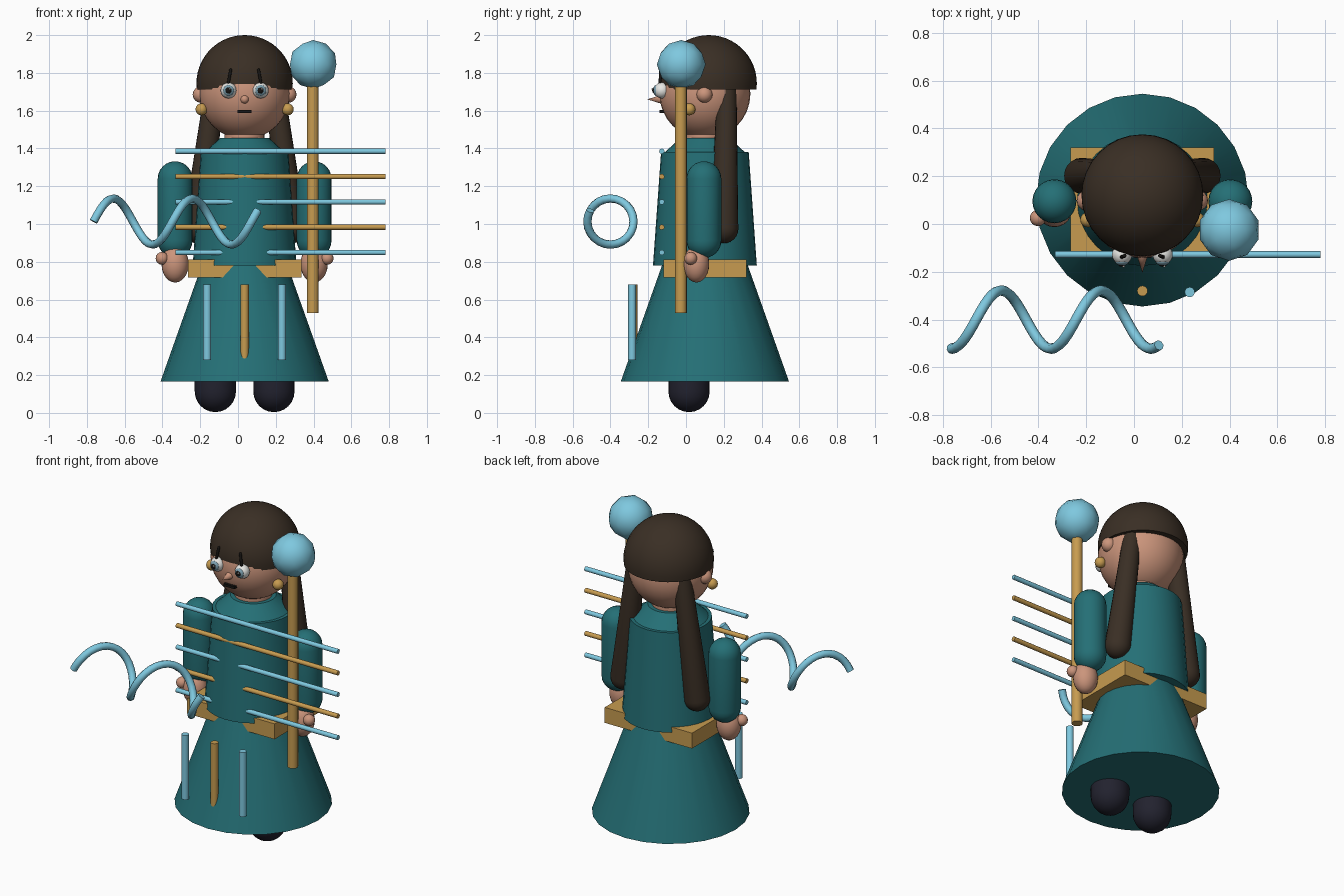
import bpy, bmesh, math
from mathutils import Vector, Matrix

if "Cube" in bpy.data.objects:
    bpy.data.objects.remove(bpy.data.objects["Cube"])

CX, CY = 0.035, 0.10  # body axis


def material(name, rgb):
    m = bpy.data.materials.new(name)
    m.diffuse_color = (*rgb, 1)
    m.use_nodes = True
    m.node_tree.nodes["Principled BSDF"].inputs["Base Color"].default_value = m.diffuse_color
    return m


TEAL = material("teal cloth", (0.018, 0.16, 0.18))
BLUE = material("light blue", (0.21, 0.58, 0.74))
GOLD = material("gold", (0.57, 0.33, 0.08))
SKIN = material("skin", (0.60, 0.30, 0.20))
HAIR = material("dark brown hair", (0.042, 0.028, 0.018))
SHOE = material("dark navy", (0.016, 0.016, 0.028))
WHITE = material("eye white", (0.85, 0.85, 0.82))
IRIS = material("grey blue", (0.20, 0.35, 0.43))
BLACK = material("black", (0.008, 0.007, 0.006))


def finish(bm, name, mat, smooth=True, angle=40):
    me = bpy.data.meshes.new(name)
    bmesh.ops.recalc_face_normals(bm, faces=bm.faces)
    bm.to_mesh(me)
    bm.free()
    me.materials.append(mat)
    ob = bpy.data.objects.new(name, me)
    bpy.context.collection.objects.link(ob)
    if smooth:
        bpy.ops.object.select_all(action='DESELECT')
        ob.select_set(True)
        bpy.context.view_layer.objects.active = ob
        bpy.ops.object.shade_smooth_by_angle(angle=math.radians(angle))
    return ob


def ball(name, loc, radius, mat, seg=24):
    """Sphere, or ellipsoid when radius is a triple."""
    r = radius if isinstance(radius, tuple) else (radius,) * 3
    bm = bmesh.new()
    bmesh.ops.create_uvsphere(bm, u_segments=seg, v_segments=seg // 2, radius=1,
                              matrix=Matrix.Translation(loc) @ Matrix.Diagonal((*r, 1)))
    return finish(bm, name, mat)


def lathe(name, start, end, profile, mat, seg=24):
    """Revolve (radius, distance) pairs around the line from start to end."""
    a, d = Vector(start), Vector(end) - Vector(start)
    rot = Vector((0, 0, 1)).rotation_difference(d.normalized()).to_matrix()
    bm = bmesh.new()
    rings = []
    for r, h in profile:
        if r < 1e-5:
            rings.append([bm.verts.new(a + rot @ Vector((0, 0, h)))])
            continue
        rings.append([bm.verts.new(a + rot @ Vector((r * math.sin(t), r * math.cos(t), h)))
                      for t in (2 * math.pi * i / seg for i in range(seg))])
    for lo, hi in zip(rings, rings[1:]):
        for i in range(seg):
            j = (i + 1) % seg
            f = [lo[i % len(lo)], lo[j % len(lo)], hi[j % len(hi)], hi[i % len(hi)]]
            bm.faces.new(list(dict.fromkeys(f)))
    for ring in (rings[0], rings[-1]):
        if len(ring) > 1:
            bm.faces.new(ring)
    return finish(bm, name, mat)


def rod(name, start, end, r, mat, r2=None, seg=16):
    length = (Vector(end) - Vector(start)).length
    return lathe(name, start, end, [(r, 0), (r if r2 is None else r2, length)], mat, seg)


def capsule(name, start, end, r1, r2, mat, seg=20):
    """Rounded bar whose ball centres are start and end."""
    length = (Vector(end) - Vector(start)).length
    q = [math.pi / 2 * i / 6 for i in range(7)]
    prof = [(r1 * math.sin(t), -r1 * math.cos(t)) for t in q]
    prof += [(r2 * math.cos(t), length + r2 * math.sin(t)) for t in q]
    return lathe(name, start, end, prof, mat, seg)


def box(name, loc, size, mat):
    bm = bmesh.new()
    bmesh.ops.create_cube(bm, size=1, matrix=Matrix.Translation(loc) @ Matrix.Diagonal((*size, 1)))
    return finish(bm, name, mat, False)


# Dress
lathe("skirt", (CX, CY, 0), (CX, CY, 1), [(0.445, 0.167), (0.215, 0.815)], TEAL)
lathe("tunic", (CX, CY, 0), (CX, CY, 1),
      [(0.275, 0.78), (0.232, 1.38), (0.212, 1.38), (0.13, 1.455)], TEAL, 32)
box("belt", (CX, CY, 0.765), (0.60, 0.44, 0.096), GOLD)

# Head and face
rod("neck", (CX, CY, 1.42), (CX, CY, 1.52), 0.106, SKIN, seg=24)
ball("head", (CX, CY, 1.69), 0.241, SKIN, 32)
lathe("nose", (CX, -0.125, 1.66), (CX, -0.205, 1.66), [(0.025, 0), (0, 0.08)], SKIN, 16)
box("mouth", (CX, -0.127, 1.595), (0.075, 0.025, 0.016), BLACK)

# Hair cap: sphere cut off flat at the fringe line
R, CZ, CUT = 0.255, 1.745, 1.712
t0 = math.asin((CUT - CZ) / R)
arc = [t0 + (math.pi / 2 - t0) * i / 14 for i in range(15)]
lathe("hair_cap", (CX, 0.12, CZ), (CX, 0.12, CZ + 1),
      [(R * math.cos(t) if i < 14 else 0, R * math.sin(t)) for i, t in enumerate(arc)], HAIR, 32)

# Paired parts
for s, side in ((-1, "left"), (1, "right")):
    def at(x, y, z):
        return (CX + s * x, y, z)
    ball(side + "_ear", at(0.232, 0.098, 1.685), 0.043, SKIN, 16)
    ball(side + "_earring", at(0.228, 0.018, 1.607), 0.032, GOLD, 16)
    ball(side + "_eye", at(0.085, -0.128, 1.707), 0.042, WHITE)
    ball(side + "_iris", at(0.085, -0.158, 1.707), (0.029, 0.016, 0.029), IRIS, 16)
    ball(side + "_pupil", at(0.085, -0.168, 1.707), (0.017, 0.011, 0.017), BLACK, 16)
    ball(side + "_glint", (CX + s * 0.085 + 0.007, -0.177, 1.715), 0.005, WHITE, 8)
    capsule(side + "_brow", at(0.086, -0.138, 1.748), at(0.074, -0.133, 1.815),
            0.008, 0.008, BLACK, 10)
    capsule(side + "_hair_tail", at(0.253, 0.202, 0.973), at(0.155, 0.217, 1.75),
            0.075, 0.05, HAIR)
    capsule(side + "_sleeve", at(0.368, 0.095, 0.912), at(0.368, 0.095, 1.24),
            0.092, 0.092, TEAL, 24)
    ball(side + "_hand", at(0.368, 0.055, 0.788), (0.072, 0.068, 0.098), SKIN)
    ball(side + "_thumb", at(0.437, 0.025, 0.818), 0.034, SKIN, 16)
    capsule(side + "_shoe", at(0.155, 0.016, 0.113), at(0.155, 0.016, 0.20),
            0.109, 0.109, SHOE, 24)
    rod(side + "_skirt_stripe", at(0.198, -0.285, 0.28), at(0.198, -0.285, 0.68), 0.021, BLUE)
rod("middle_skirt_stripe", (CX, -0.28, 0.28), (CX, -0.28, 0.68), 0.022, GOLD)

# Bars across the chest, alternating colours
for i in range(5):
    z = 1.385 - 0.134 * i
    rod(f"chest_bar_{i + 1}", (-0.33, -0.128, z), (0.78, -0.128, z), 0.014, (BLUE, GOLD)[i % 2], seg=12)

# Staff with faceted orb
rod("staff", (0.396, -0.027, 0.53), (0.396, -0.027, 1.76), 0.031, GOLD)
bm = bmesh.new()
bmesh.ops.create_icosphere(bm, subdivisions=2, radius=0.129,
                           matrix=Matrix.Translation((0.398, -0.025, 1.845)))
finish(bm, "staff_orb", BLUE)

# Floating spiral ribbon
STEPS, TURNS, PITCH = 50, 2.08, 0.418
curve = bpy.data.curves.new("spiral", 'CURVE')
curve.dimensions = '3D'
curve.bevel_depth = 0.022
curve.bevel_resolution = 2
curve.use_fill_caps = True
spline = curve.splines.new('POLY')
spline.points.add(STEPS)
for i, p in enumerate(spline.points):
    u = TURNS * i / STEPS
    t = 2 * math.pi * u
    p.co = (-0.765 + PITCH * u, -0.40 - 0.122 * math.cos(t), 1.013 + 0.122 * math.sin(t), 1)
spline.use_smooth = True
curve.materials.append(BLUE)
bpy.context.collection.objects.link(bpy.data.objects.new("spiral", curve))
